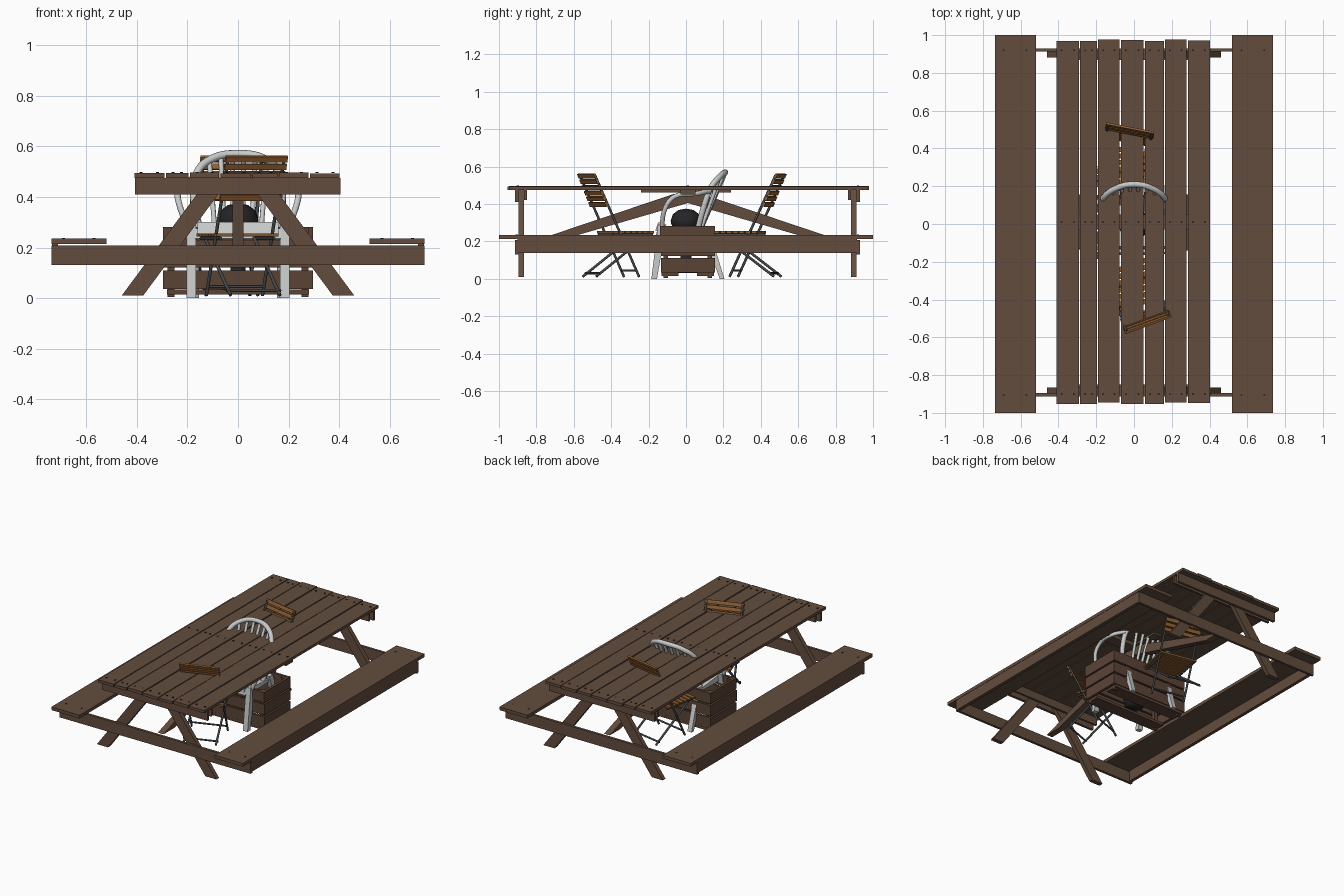
import bpy, bmesh, math, random
from mathutils import Matrix, Vector

random.seed(4)
cube = bpy.data.objects.get("Cube")
if cube:
    bpy.data.objects.remove(cube)


def material(name, rgb):
    m = bpy.data.materials.new(name)
    m.use_nodes = True
    m.diffuse_color = (*rgb, 1)
    m.node_tree.nodes["Principled BSDF"].inputs["Base Color"].default_value = (*rgb, 1)
    return m


WOOD = material("brown timber", (.125, .073, .048))
CRATE = material("crate wood", (.105, .057, .037))
SLAT = material("orange slats", (.27, .11, .03))
WHITE = material("white plastic", (.58, .6, .59))
METAL = material("dark metal", (.06, .065, .07))
BLACK = material("black enamel", (.018, .018, .02))
NAIL = material("nail heads", (.03, .02, .015))


def add(name, bm, mat, matrix=None, smooth=False):
    bmesh.ops.recalc_face_normals(bm, faces=bm.faces)
    me = bpy.data.meshes.new(name)
    bm.to_mesh(me)
    bm.free()
    me.materials.append(mat)
    ob = bpy.data.objects.new(name, me)
    bpy.context.collection.objects.link(ob)
    if matrix:
        ob.matrix_world = matrix
    if smooth:
        for p in me.polygons:
            p.use_smooth = True
    return ob


def box(name, x, y, z, mat, matrix=None):
    """Box from three (low, high) ranges."""
    bm = bmesh.new()
    size = [b - a for a, b in (x, y, z)]
    mid = [(a + b) / 2 for a, b in (x, y, z)]
    bmesh.ops.create_cube(bm, size=1, matrix=Matrix.Translation(mid) @ Matrix.Diagonal((*size, 1)))
    return add(name, bm, mat, matrix)


def prism(name, pts, axis, lo, hi, mat, matrix=None):
    """Extrude a 2D profile along the x or y axis."""
    bm = bmesh.new()
    def place(a, d, b):
        return (a, d, b) if axis == "y" else (d, a, b)
    face = bm.faces.new([bm.verts.new(place(a, lo, b)) for a, b in pts])
    new = bmesh.ops.extrude_face_region(bm, geom=[face])["geom"]
    bmesh.ops.translate(bm, verts=[v for v in new if isinstance(v, bmesh.types.BMVert)],
                        vec=place(0, hi - lo, 0))
    return add(name, bm, mat, matrix)


def tube(name, pts, r, mat, matrix=None, smooth=True):
    """Round tube through points, optionally along a smooth curve."""
    cu = bpy.data.curves.new(name, "CURVE")
    cu.dimensions = "3D"
    cu.bevel_depth, cu.bevel_resolution, cu.use_fill_caps = r, 2, True
    cu.resolution_u = 5
    sp = cu.splines.new("BEZIER" if smooth else "POLY")
    points = sp.bezier_points if smooth else sp.points
    points.add(len(pts) - 1)
    for p, co in zip(points, pts):
        if smooth:
            p.co = co
            p.handle_left_type = p.handle_right_type = "AUTO"
        else:
            p.co = (*co, 1)
    ob = bpy.data.objects.new(name, cu)
    bpy.context.collection.objects.link(ob)
    cu.materials.append(mat)
    if matrix:
        ob.matrix_world = matrix
    return ob


def lathe(name, profile, mat, steps=20):
    bm = bmesh.new()
    vs = [bm.verts.new((r, 0, z)) for r, z in profile]
    es = [bm.edges.new(e) for e in zip(vs, vs[1:])]
    bmesh.ops.spin(bm, geom=vs + es, cent=(0, 0, 0), axis=(0, 0, 1), angle=math.tau, steps=steps)
    bmesh.ops.remove_doubles(bm, verts=bm.verts, dist=.0005)
    return add(name, bm, mat, smooth=True)


def nails(name, spots, z):
    bm = bmesh.new()
    for x, y in spots:
        bmesh.ops.create_cone(bm, cap_ends=True, segments=8, radius1=.006, radius2=.006,
                              depth=.004, matrix=Matrix.Translation((x, y, z)))
    add(name, bm, NAIL)


# Table top boards, with slightly uneven ends
edges = [-.413, -.288, -.193, -.073, .054, .161, .282, .405]
spots = []
for i, (a, b) in enumerate(zip(edges, edges[1:])):
    box(f"top_board_{i}", (a + .003, b - .003),
        (-.95 + random.uniform(-.005, .005), .975 + random.uniform(-.006, .004)),
        (.475, .495 + random.uniform(-.003, .002)), WOOD)
    spots += [(x, y) for x in (a + .03, b - .03) for y in (-.9, .01, .92)]
nails("top_nails", spots, .496)

# Benches with an outer skirt board
for s, side in ((1, "left"), (-1, "right")):
    def span(a, b):
        return (a, b) if s > 0 else (-b, -a)
    box(f"{side}_bench_seat", span(.52, .737), (-1, 1), (.213, .235), WOOD)
    box(f"{side}_bench_skirt", span(.712, .735), (-.9, .915), (.138, .213), WOOD)
    nails(f"{side}_bench_nails", [(s * x, y) for x in (.57, .69) for y in (-.905, .92)], .235)

# End frames: cross beam, top beams, splayed legs
for end, yo, s in (("front", -.905, -1), ("back", .922, 1)):
    def depth(a, b):
        return tuple(sorted((yo - s * a, yo - s * b)))
    box(f"{end}_cross_beam", (-.737, .737), depth(-.008, .01), (.13, .208), WOOD)
    box(f"{end}_top_beam", (-.408, .405), depth(-.008, .01), (.41, .475), WOOD)
    box(f"{end}_inner_beam", (-.4, .4), depth(.04, .055), (.42, .475), WOOD)
    for m in (1, -1):
        prism(f"{end}_leg_{'left' if m > 0 else 'right'}",
              [(m * x, z) for x, z in ((.46, .01), (.375, .01), (.03, .475), (.115, .475))],
              "y", *depth(.01, .04), WOOD)

# Middle rail and diagonal braces under the top
box("middle_rail", (-.39, .39), (-.03, .05), (.45, .475), WOOD)
box("rail_plate", (-.03, .03), (-.24, .24), (.462, .475), WOOD)
for m in (1, -1):
    prism(f"brace_{'back' if m > 0 else 'front'}",
          [(m * y + .01, z) for y, z in ((.86, .19), (.74, .19), (0, .405), (0, .46), (.08, .452))],
          "x", -.022, .022, WOOD)

# Slatted crate
for i in range(3):
    z = (.035 + i * .086, .11 + i * .086)
    for name, y in (("front", -.125), ("back", .145)):
        j = random.uniform(-.006, .006)
        box(f"crate_{name}_slat_{i}", (-.29 + j, .29 + j), (y - .008, y + .008), z, CRATE)
    for name, x in (("left", .288), ("right", -.288)):
        box(f"crate_{name}_slat_{i}", (x - .009, x + .009),
            (-.135 + random.uniform(-.006, .006), .155), z, CRATE)
for x in (-.265, .265):
    for y in (-.107, .127):
        box("crate_post", (x - .014, x + .014), (y - .012, y + .012), (.005, .28), CRATE)
for y in (-.085, .105):
    box("crate_floor_board", (-.28, .28), (y - .045, y + .045), (.015, .033), CRATE)

# Black kettle standing in the crate
lathe("kettle_base", [(0, .03), (.06, .03), (.07, .1), (.03, .11), (.025, .24), (0, .24)], BLACK)
lathe("kettle_bowl", [(0, .23), (.05, .24), (.078, .29), (.082, .31), (.07, .345),
                      (.04, .368), (0, .375)], BLACK)

# White armchair: seat, legs, arms, arched slatted back
prism("armchair_seat", [(-.16, .235), (-.15, .275), (-.1, .27), (.1, .25), (.1, .235), (-.13, .23)],
      "x", -.17, .17, WHITE)
prism("armchair_apron", [(-.165, .255), (-.15, .3), (-.135, .3), (-.14, .255)], "x", -.16, .16, WHITE)
for m in (1, -1):
    side = "left" if m > 0 else "right"
    prism(f"armchair_front_leg_{side}", [(-.185, 0), (-.155, 0), (-.105, .29), (-.15, .29)],
          "x", m * .185 - .018, m * .185 + .018, WHITE)
    prism(f"armchair_back_leg_{side}", [(.18, 0), (.205, 0), (.12, .28), (.08, .28)],
          "x", m * .17 - .016, m * .17 + .016, WHITE)
    tube(f"armchair_arm_{side}", [(m * .19, -.13, .26), (m * .235, -.11, .38), (m * .24, -.06, .44),
                                  (m * .24, .05, .455), (m * .18, .13, .47)], .013, WHITE)
arch = [(.15, .06, .25), (.175, .1, .4), (.165, .135, .49), (.105, .185, .55)]
tube("armchair_back_frame", arch + [(0, .21, .57)] + [(-x, y, z) for x, y, z in arch[::-1]], .016, WHITE)
for i in range(6):
    x = (i - 2.5) * .045
    drop = (x / .15) ** 2
    tube("armchair_back_slat", [(x * .8, .075, .25), (x, .21 - .06 * drop, .56 - .05 * drop)],
         .01, WHITE, smooth=False)


# Folding chair: local +y is forward, origin under the top of the back
def folding_chair(name, x, y, turn):
    M = Matrix.Translation((x, y, 0)) @ Matrix.Rotation(math.radians(turn), 4, "Z")
    lean = M @ Matrix.Translation((0, 0, .565)) @ Matrix.Rotation(math.atan(.42), 4, "X")
    for i in range(6):
        z = -.004 - i * .033
        box(f"{name}_back_slat_{i}", (-.13, .13), (-.006, .006), (z - .024, z), SLAT, lean)
    for i in range(7):
        f = .11 + i * .034
        box(f"{name}_seat_slat_{i}", (-.13, .13), (f, f + .027), (.243, .255), SLAT, M)
    for s in (-.118, .118):
        tube(f"{name}_long_tube", [(s, .008, .555), (s, .26, .01)], .007, METAL, M, False)
        tube(f"{name}_short_tube", [(s * .88, .02, .012), (s * .88, .32, .24)], .007, METAL, M, False)
        tube(f"{name}_seat_rail", [(s * .95, .11, .237), (s * .95, .34, .237)], .006, METAL, M, False)
    for f, z in ((.04, .03), (.245, .045)):
        tube(f"{name}_foot_bar", [(-.115, f, z), (.115, f, z)], .006, METAL, M, False)


folding_chair("front_folding_chair", .075, -.535, 20)
folding_chair("back_folding_chair", -.02, .51, 169)
